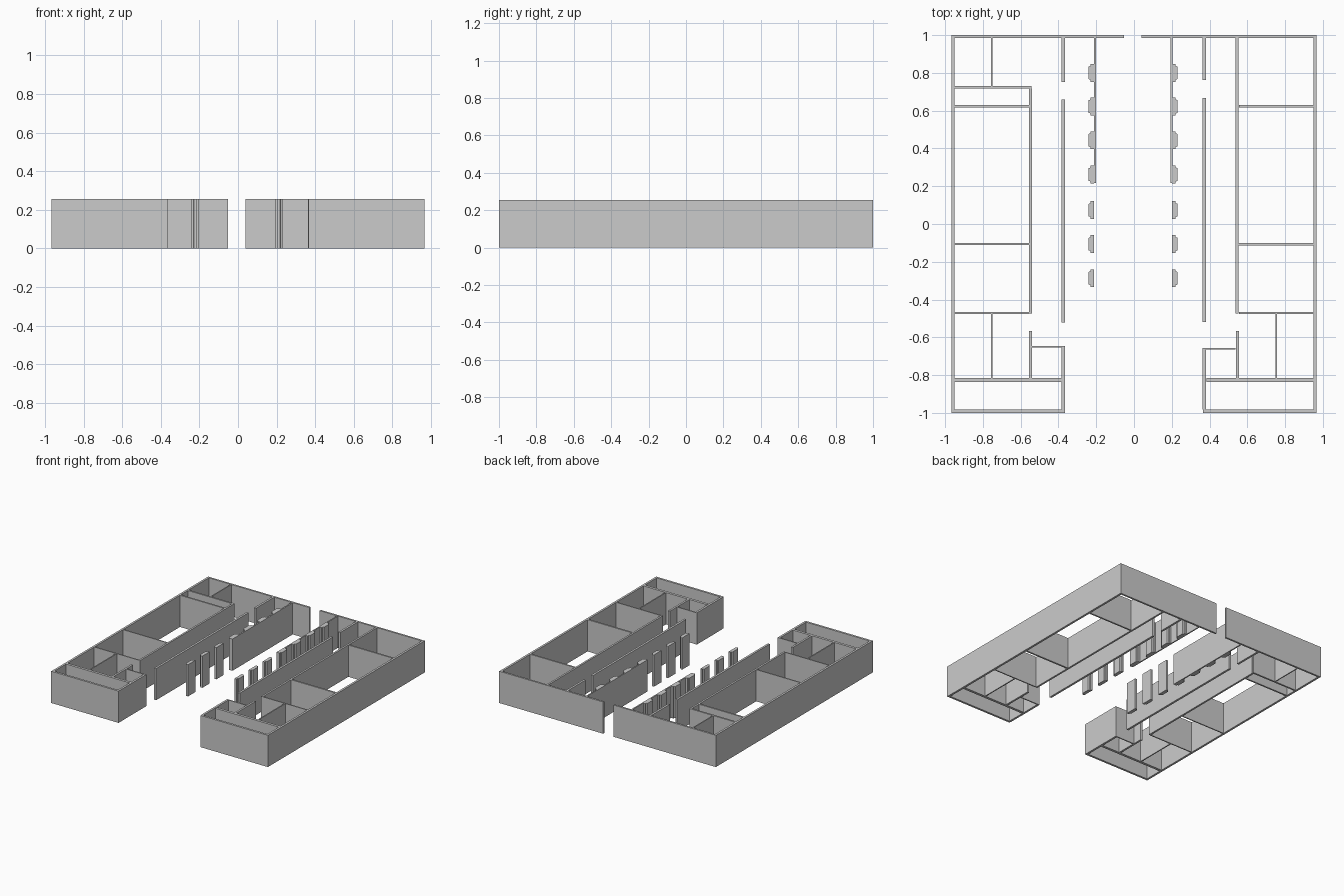
import bpy, bmesh

if "Cube" in bpy.data.objects:
    bpy.data.objects.remove(bpy.data.objects["Cube"])

H = 0.256  # wall height


def prism(name, outline):
    """Extrude a flat outline up to wall height."""
    bm = bmesh.new()
    face = bm.faces.new([bm.verts.new((x, y, 0)) for x, y in outline])
    top = bmesh.ops.extrude_face_region(bm, geom=[face])["geom"]
    bmesh.ops.translate(bm, vec=(0, 0, H),
                        verts=[v for v in top if isinstance(v, bmesh.types.BMVert)])
    bmesh.ops.recalc_face_normals(bm, faces=bm.faces)
    mesh = bpy.data.meshes.new(name)
    bm.to_mesh(mesh)
    bm.free()
    obj = bpy.data.objects.new(name, mesh)
    bpy.context.collection.objects.link(obj)
    return obj


def wall(name, x0, x1, y0, y1):
    x0, x1, y0, y1 = min(x0, x1), max(x0, x1), min(y0, y1), max(y0, y1)
    return prism(name, [(x0, y0), (x1, y0), (x1, y1), (x0, y1)])


# walls shared by both wings: x is the distance from the centre line
for side, s in (("left", -1), ("right", 1)):
    def w(name, x0, x1, y0, y1):
        wall(f"{side}_{name}", s * x0, s * x1, y0, y1)

    room = 0.542                      # inner face of the rooms
    hall = 0.366                      # inner face of the hall wall
    w("outer_wall", 0.95, 0.967, -1, 1)
    w("front_wall", hall, 0.95, -1, -0.983)
    w("front_room_wall", hall + 0.017, 0.95, -0.836, -0.815)
    w("stairwell_back_wall", room + 0.014, 0.95, -0.476, -0.467)
    w("stairwell_divider", 0.748, 0.757, -0.815, -0.476)
    w("stairwell_side_wall", room - 0.002, room + 0.014, -0.815, -0.567)
    w("upper_cross_wall", room + 0.014, 0.95, 0.617, 0.63)

# back wall with the central gap
wall("back_wall_left", -0.95, -0.052, 0.985, 1)
wall("back_wall_right", 0.04, 0.95, 0.985, 1)

# left wing
wall("left_closet_divider", -0.757, -0.749, 0.73, 0.985)
wall("left_closet_wall", -0.95, -0.542, 0.717, 0.731)
wall("left_room_wall", -0.556, -0.541, -0.474, 0.717)
wall("left_lower_cross_wall", -0.95, -0.556, -0.11, -0.101)
wall("left_lobby_wall", -0.541, -0.383, -0.655, -0.646)
wall("left_front_return", -0.383, -0.366, -0.983, -0.646)
wall("left_hall_wall_back", -0.383, -0.366, 0.752, 0.985)
wall("left_hall_wall", -0.383, -0.366, -0.522, 0.659)
wall("left_aisle_screen", -0.212, -0.201, 0.216, 0.985)

# right wing
wall("right_room_wall", 0.538, 0.553, -0.474, 0.985)
wall("right_lower_cross_wall", 0.553, 0.95, -0.115, -0.101)
wall("right_lobby_wall", 0.38, 0.538, -0.665, -0.656)
wall("right_front_return", 0.363, 0.38, -0.983, -0.656)
wall("right_hall_wall_back", 0.363, 0.38, 0.762, 0.985)
wall("right_hall_wall", 0.363, 0.38, -0.52, 0.668)
wall("right_aisle_screen", 0.193, 0.203, 0.216, 0.985)

# two rows of pillars with chamfered outer corners
for side, s, x in (("left", -1, 0.212), ("right", 1, 0.202)):
    for i, y in enumerate((0.80, 0.622, 0.444, 0.262, 0.074, -0.106, -0.287)):
        half = [(0, 0.047), (0.017, 0.047), (0.019, 0.037), (0.028, 0.033)]
        pts = half + [(a, -b) for a, b in reversed(half)]
        prism(f"{side}_pillar_{i + 1}", [(s * (x + a), y + b) for a, b in pts])
